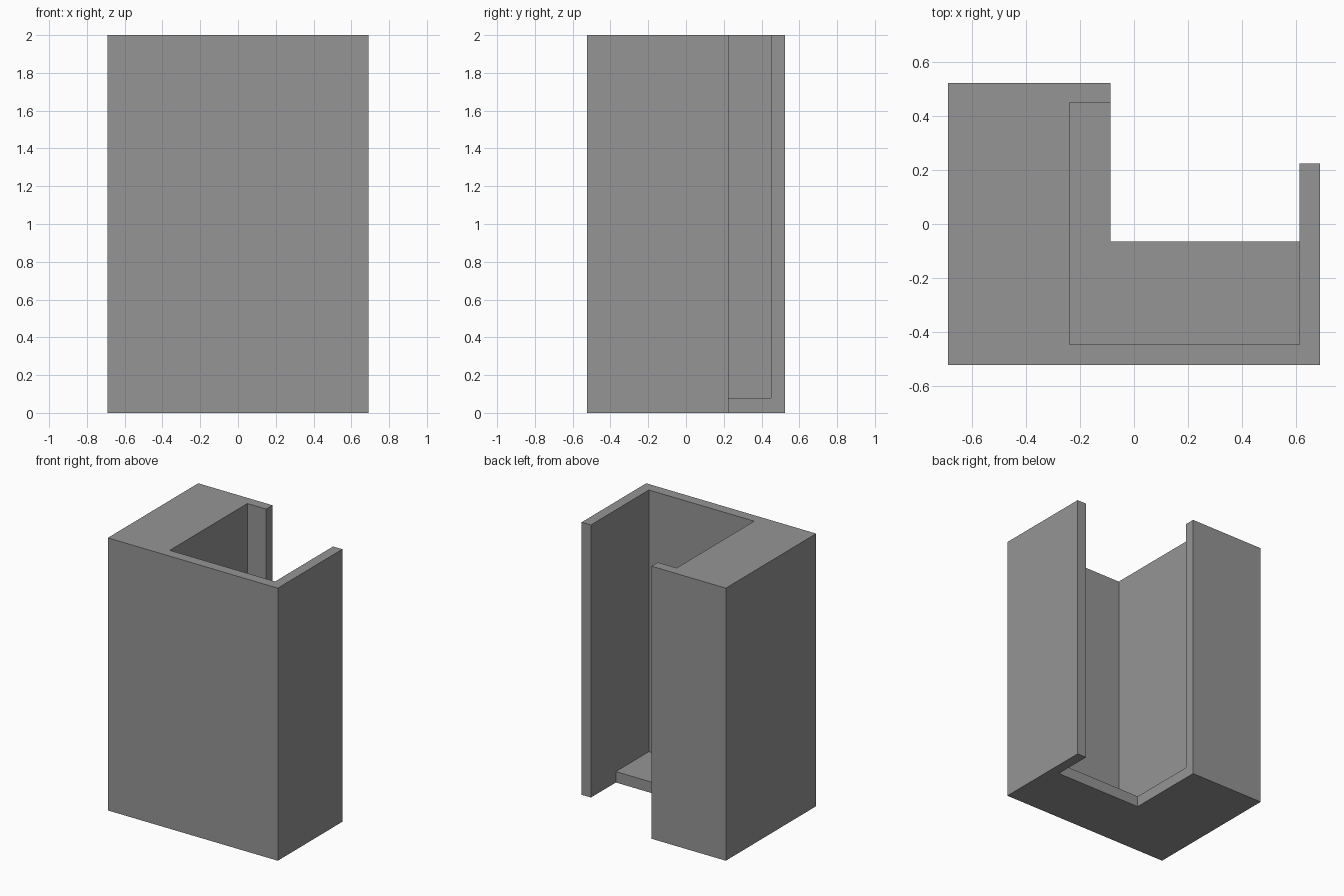
import bpy
import bmesh

if "Cube" in bpy.data.objects:
    bpy.data.objects.remove(bpy.data.objects["Cube"])

# Plan and height lines of the open casing
XS = [-0.69, -0.24, -0.087, 0.615, 0.69]
YS = [-0.524, -0.448, -0.065, 0.224, 0.451, 0.524]
ZS = [0.0, 0.08, 2.0]


def is_solid(i, j, k):
    if not (0 <= i < 4 and 0 <= j < 5 and 0 <= k < 2):
        return False
    thick_side = i == 0
    front_wall = j == 0
    right_wall = i == 3 and j <= 2
    back_lip = i == 1 and j == 4
    floor = k == 0 and (i == 1 or (i == 2 and j <= 1))
    return thick_side or front_wall or right_wall or back_lip or floor


# Casing: skin the solid cells, then merge coplanar faces
bm = bmesh.new()
for i in range(4):
    for j in range(5):
        for k in range(2):
            if not is_solid(i, j, k):
                continue
            cell = (i, j, k)
            for axis in range(3):
                for side in (0, 1):
                    near = list(cell)
                    near[axis] += 2 * side - 1
                    if is_solid(*near):
                        continue
                    u, v = (axis + 1) % 3, (axis + 2) % 3
                    corners = []
                    for a, b in ((0, 0), (1, 0), (1, 1), (0, 1)):
                        p = list(cell)
                        p[axis] += side
                        p[u] += a
                        p[v] += b
                        corners.append(bm.verts.new((XS[p[0]], YS[p[1]], ZS[p[2]])))
                    bm.faces.new(corners if side else corners[::-1])
bmesh.ops.remove_doubles(bm, verts=bm.verts, dist=0.0001)
bmesh.ops.dissolve_limit(bm, angle_limit=0.01, verts=bm.verts, edges=bm.edges)

mesh = bpy.data.meshes.new("casing")
bm.to_mesh(mesh)
bm.free()
grey = bpy.data.materials.new("mid grey")
grey.diffuse_color = (0.3, 0.3, 0.3, 1)
grey.use_nodes = True
grey.node_tree.nodes["Principled BSDF"].inputs["Base Color"].default_value = grey.diffuse_color
mesh.materials.append(grey)
bpy.context.collection.objects.link(bpy.data.objects.new("casing", mesh))
